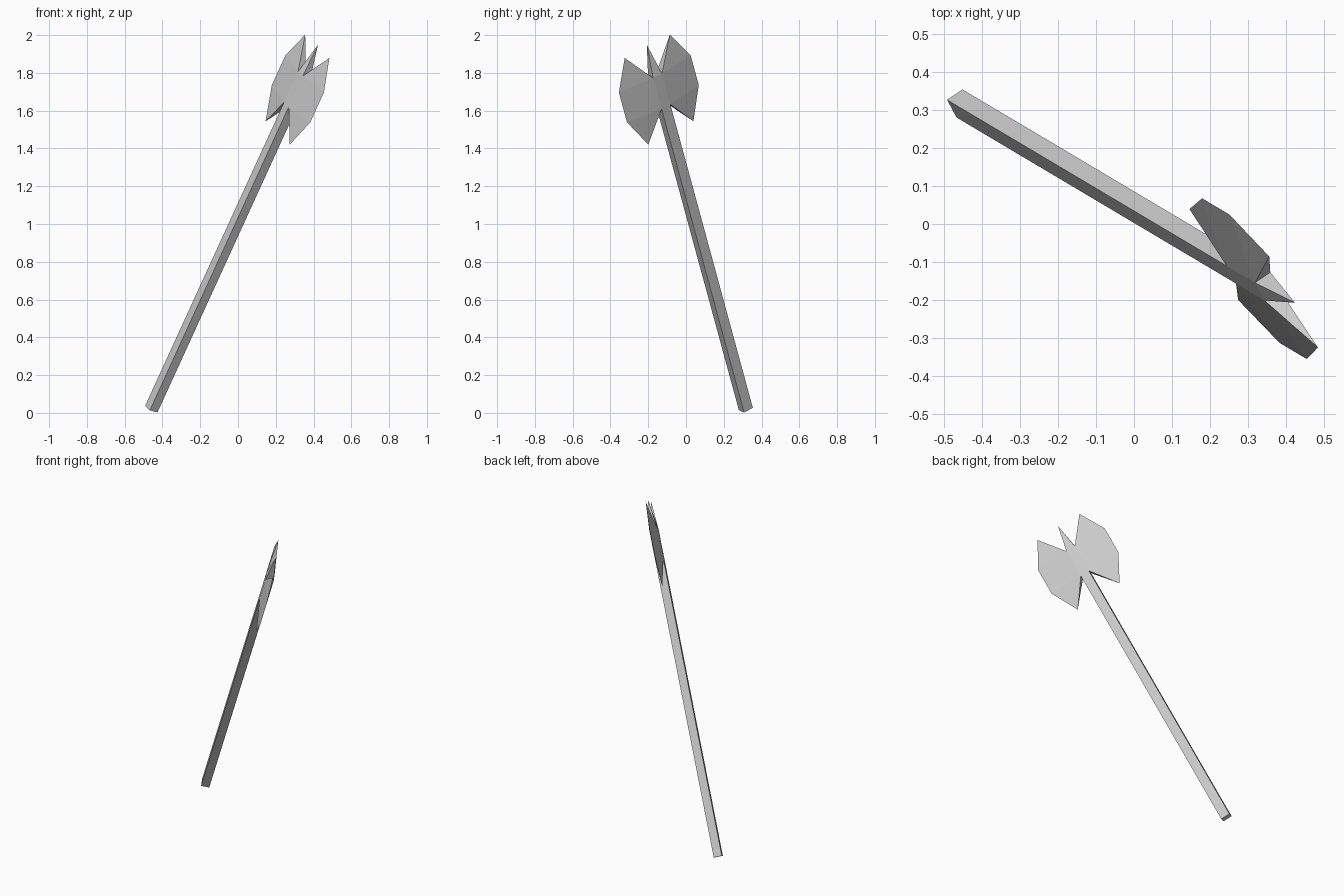
import bpy, bmesh
from mathutils import Matrix, Vector

cube = bpy.data.objects.get("Cube")
if cube:
    bpy.data.objects.remove(cube, do_unlink=True)

# Leaning frame of the axe: local x across the blades, y through them, z along the handle
along = Vector((0.404, -0.240, 0.883)).normalized()
across = Vector((0.427, -0.80, -0.42))
across = (across - along * across.dot(along)).normalized()
through = along.cross(across)
base = Vector((-0.459, 0.317, 0.020))
frame = Matrix((across, through, along)).transposed().to_4x4()
frame.translation = base

HALF_X, HALF_Y = 0.029, 0.025      # half section of the handle
NECK, CROWN, TIP = 1.82, 2.005, 2.185   # heights along the handle
BLADE_EDGE = [(0.149, 2.176), (0.237, 2.010), (0.237, 1.832), (0.149, 1.656)]

grey = bpy.data.materials.new("plain grey")
grey.use_nodes = True
colour = (0.6, 0.6, 0.6, 1)
grey.diffuse_color = colour
grey.node_tree.nodes["Principled BSDF"].inputs["Base Color"].default_value = colour


def finish(bm, name):
    bmesh.ops.recalc_face_normals(bm, faces=bm.faces)
    mesh = bpy.data.meshes.new(name)
    bm.to_mesh(mesh)
    bm.free()
    mesh.materials.append(grey)
    obj = bpy.data.objects.new(name, mesh)
    bpy.context.collection.objects.link(obj)
    obj.matrix_world = frame


def ring(bm, z):
    return [bm.verts.new((sx * HALF_X, sy * HALF_Y, z))
            for sx, sy in ((-1, -1), (1, -1), (1, 1), (-1, 1))]


# Square handle, running up to the head
bm = bmesh.new()
low, high = ring(bm, 0), ring(bm, NECK)
bm.faces.new(low)
for i in range(4):
    j = (i + 1) % 4
    bm.faces.new((low[i], low[j], high[j], high[i]))
finish(bm, "handle")

# Head: core, top spike and two blades that thin out to a sharp rim
bm = bmesh.new()
low, high = ring(bm, NECK), ring(bm, CROWN)
spike = bm.verts.new((0, 0, TIP))
for i in range(4):
    bm.faces.new((high[i], high[(i + 1) % 4], spike))
for a, b in ((0, 1), (2, 3)):      # flat front and back of the core
    bm.faces.new((low[a], low[b], high[b], high[a]))
for side, corners in ((1, (1, 2)), (-1, (0, 3))):
    rim = [bm.verts.new((side * x, 0, z)) for x, z in BLADE_EDGE]
    for c in corners:
        bm.faces.new((high[c], rim[0], rim[1]))
        bm.faces.new((high[c], rim[1], rim[2], low[c]))
        bm.faces.new((low[c], rim[2], rim[3]))
    near, far = corners
    bm.faces.new((high[near], high[far], rim[0]))
    bm.faces.new((low[near], low[far], rim[3]))
finish(bm, "axe_head")
